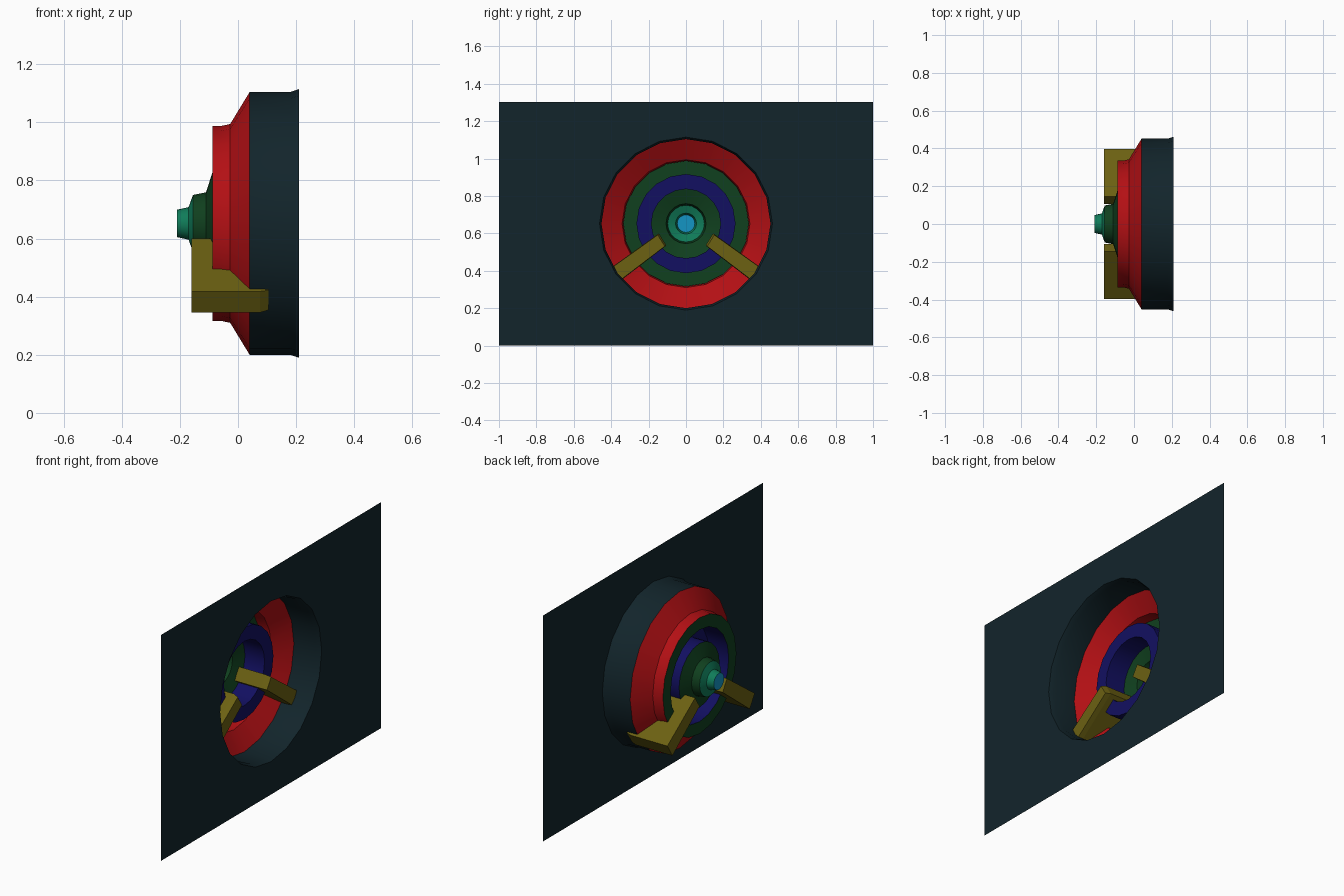
import bpy, bmesh, math

if "Cube" in bpy.data.objects:
    bpy.data.objects.remove(bpy.data.objects["Cube"])

CZ = 0.652      # height of the round recess axis
SIDES = 20


def material(name, rgb):
    m = bpy.data.materials.new(name)
    m.diffuse_color = (*rgb, 1)
    m.use_nodes = True
    m.node_tree.nodes["Principled BSDF"].inputs["Base Color"].default_value = m.diffuse_color
    return m


DARK = material("dark_slate", (0.006, 0.018, 0.024))
RED = material("red", (0.45, 0.005, 0.007))
GREEN = material("dark_green", (0.005, 0.05, 0.013))
BLUE = material("navy", (0.006, 0.005, 0.12))
TEAL = material("teal", (0.005, 0.2, 0.1))
CYAN = material("cyan", (0.007, 0.3, 0.55))
OLIVE = material("olive", (0.15, 0.12, 0.006))


def finish(name, bm, mat, smooth=False):
    me = bpy.data.meshes.new(name)
    bm.to_mesh(me)
    bm.free()
    ob = bpy.data.objects.new(name, me)
    bpy.context.collection.objects.link(ob)
    me.materials.append(mat)
    if smooth:
        bpy.ops.object.select_all(action='DESELECT')
        bpy.context.view_layer.objects.active = ob
        ob.select_set(True)
        bpy.ops.object.shade_smooth_by_angle(angle=math.radians(30))
    return ob


def ring(bm, x, r):
    step = 2 * math.pi / SIDES
    return [bm.verts.new((x, r * math.sin(i * step), CZ + r * math.cos(i * step)))
            for i in range(SIDES)]


def lathe(name, profile, mat):
    """Spin (x, radius) points round the horizontal axis as a thin shell."""
    bm = bmesh.new()
    rings = [ring(bm, x, r) for x, r in profile]
    for a, b in zip(rings, rings[1:]):
        for i in range(SIDES):
            j = (i + 1) % SIDES
            bm.faces.new((a[i], b[i], b[j], a[j]))
    return finish(name, bm, mat, True)


# Flat wall sheet with a round opening
bm = bmesh.new()
hole = ring(bm, 0.21, 0.4625)
frame = [bm.verts.new((0.21, y, z)) for y, z in ((-1, 0), (1, 0), (1, 1.302), (-1, 1.302))]
edges = [bm.edges.new((loop[i], loop[(i + 1) % len(loop)]))
         for loop in (hole, frame) for i in range(len(loop))]
bmesh.ops.triangle_fill(bm, edges=edges, use_beauty=True, normal=(1, 0, 0))
finish("wall_panel", bm, DARK)

# Stepped funnel, from the opening inward
lathe("opening_sleeve", [(0.21, 0.4625), (0.18, 0.452), (0.04, 0.452)], DARK)
lathe("outer_funnel", [(0.04, 0.452), (-0.027, 0.342), (-0.06, 0.335), (-0.087, 0.335)], RED)
lathe("flange_ring", [(-0.087, 0.335), (-0.087, 0.265)], GREEN)
lathe("raised_ring", [(-0.087, 0.265), (0.04, 0.265), (0.04, 0.185), (-0.085, 0.185)], BLUE)
lathe("inner_funnel", [(-0.085, 0.185), (-0.11, 0.107), (-0.155, 0.098)], GREEN)
lathe("core_sleeve", [(-0.155, 0.098), (-0.17, 0.056), (-0.21, 0.047)], TEAL)

# End cap of the core
bm = bmesh.new()
bm.faces.new(ring(bm, -0.21, 0.047))
finish("core_cap", bm, CYAN)

# Two slanted struts with a tapered front edge, mirrored in y
corners = [(0.145, 0.60), (0.105, 0.535), (0.352, 0.345), (0.398, 0.418)]
cy = sum(c[0] for c in corners) / 4
cz = sum(c[1] for c in corners) / 4
for side, label in ((1, "right"), (-1, "left")):
    bm = bmesh.new()
    loops = []
    for x, sy, sz in ((-0.16, 1, 1), (0.075, 1, 1), (0.105, 0.94, 0.93)):
        loops.append([bm.verts.new((x, side * (cy + (y - cy) * sy), cz + (z - cz) * sz))
                      for y, z in corners])
    for a, b in zip(loops, loops[1:]):
        for i in range(4):
            j = (i + 1) % 4
            bm.faces.new((a[i], a[j], b[j], b[i]))
    bm.faces.new(loops[0])
    bm.faces.new(loops[-1])
    bmesh.ops.recalc_face_normals(bm, faces=bm.faces[:])
    finish("strut_" + label, bm, OLIVE)
